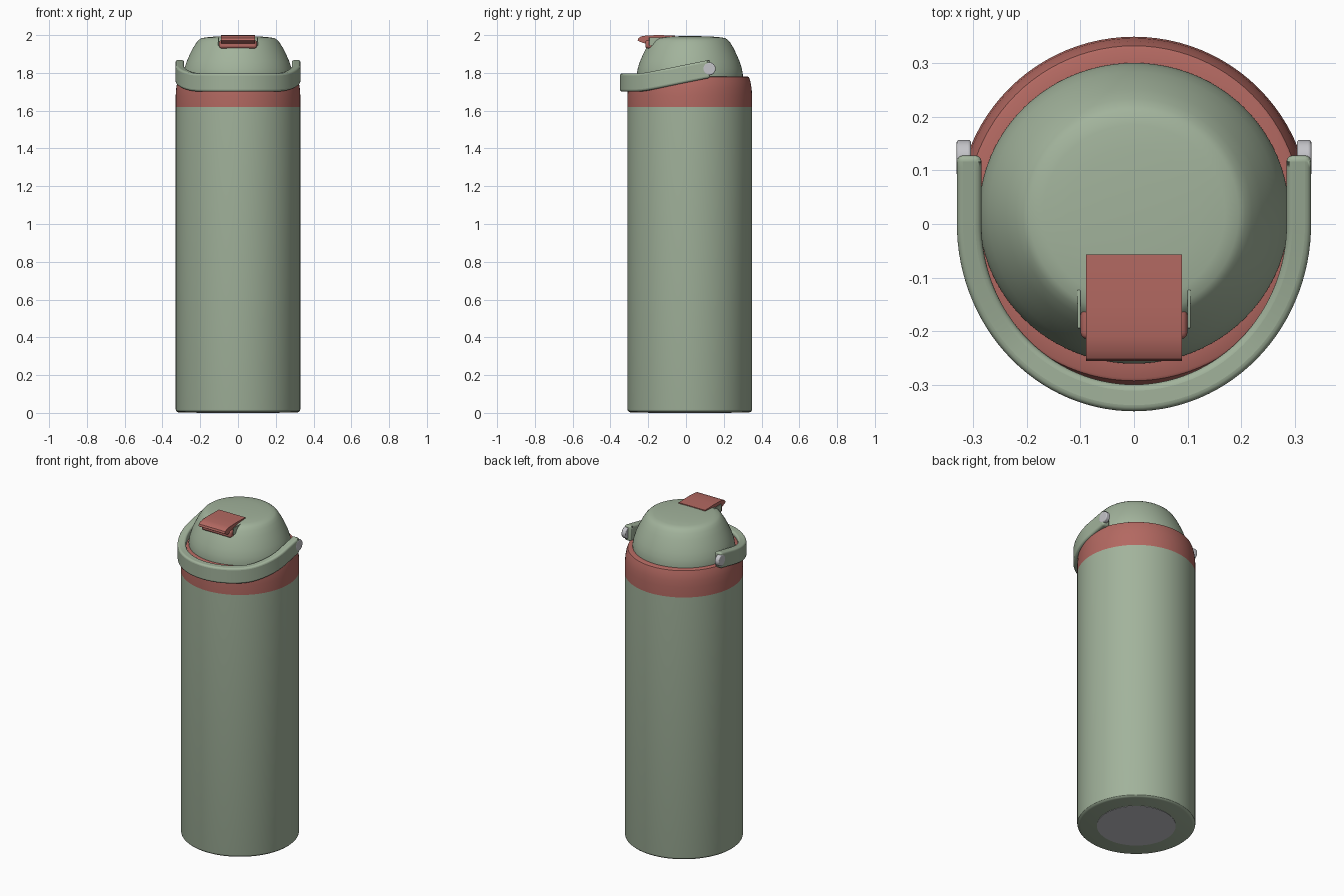
import bpy, bmesh, math
from mathutils import Vector

if "Cube" in bpy.data.objects:
    bpy.data.objects.remove(bpy.data.objects["Cube"], do_unlink=True)


def material(name, rgb):
    m = bpy.data.materials.new(name)
    m.use_nodes = True
    m.diffuse_color = (*rgb, 1)
    m.node_tree.nodes["Principled BSDF"].inputs["Base Color"].default_value = (*rgb, 1)
    return m


GREEN = material("sage green", (0.36, 0.45, 0.33))
RED = material("brick red", (0.45, 0.14, 0.12))
GRAY = material("light gray", (0.55, 0.55, 0.58))
AXIS_Y = 0.02


def finish(name, bm, mat, bevel=0, segments=3):
    bmesh.ops.remove_doubles(bm, verts=bm.verts, dist=1e-5)
    bmesh.ops.recalc_face_normals(bm, faces=bm.faces)
    mesh = bpy.data.meshes.new(name)
    bm.to_mesh(mesh)
    bm.free()
    mesh.materials.append(mat)
    ob = bpy.data.objects.new(name, mesh)
    bpy.context.collection.objects.link(ob)
    if bevel:
        mod = ob.modifiers.new("Rounded edges", "BEVEL")
        mod.width, mod.segments = bevel, segments
        mod.limit_method = "ANGLE"
        mod.angle_limit = math.radians(40)
    bpy.ops.object.select_all(action="DESELECT")
    bpy.context.view_layer.objects.active = ob
    ob.select_set(True)
    bpy.ops.object.shade_smooth_by_angle(angle=math.radians(32))
    return ob


def lathe(name, profile, mat, scale=(1, 1), steps=96):
    """Revolve (radius, height) points about the bottle axis."""
    bm = bmesh.new()
    verts = [bm.verts.new((r, 0, z)) for r, z in profile]
    edges = [bm.edges.new(pair) for pair in zip(verts, verts[1:])]
    bmesh.ops.spin(bm, geom=verts + edges, cent=(0, 0, 0), axis=(0, 0, 1),
                   angle=math.tau, steps=steps, use_duplicate=False)
    for v in bm.verts:
        v.co = Vector((v.co.x * scale[0], v.co.y * scale[1] + AXIS_Y, v.co.z))
    return finish(name, bm, mat)


def box(name, low, high, mat, bevel=0.004):
    bm = bmesh.new()
    bmesh.ops.create_cube(bm, size=1)
    for v in bm.verts:
        v.co = [a + (c + 0.5) * (b - a) for a, b, c in zip(low, high, v.co)]
    return finish(name, bm, mat, bevel)


def extrude_x(name, profile, half_width, mat, bevel=0):
    """Extrude a closed (y, z) outline symmetrically along x."""
    bm = bmesh.new()
    face = bm.faces.new([bm.verts.new((-half_width, y, z)) for y, z in profile])
    new = bmesh.ops.extrude_face_region(bm, geom=[face])["geom"]
    bmesh.ops.translate(bm, vec=(2 * half_width, 0, 0),
                        verts=[g for g in new if isinstance(g, bmesh.types.BMVert)])
    return finish(name, bm, mat, bevel, 2)


# Bottle body, base disc and collar
lathe("body", [(0, 0.002), (0.312, 0.002), (0.322, 0.005), (0.328, 0.011),
               (0.33, 0.02), (0.33, 1.62), (0.3, 1.62)], GREEN)
lathe("base_disc", [(0, 0), (0.22, 0), (0.22, 0.002)], GRAY)
lathe("collar", [(0.3, 1.62), (0.33, 1.62), (0.33, 1.68), (0.327, 1.72),
                 (0.321, 1.755), (0.313, 1.777), (0.308, 1.78), (0.27, 1.78)], RED)

# Domed lid with a shallow cap on top
lathe("lid", [(0.28, 1.765), (0.281, 1.79), (0.275, 1.825), (0.264, 1.86), (0.249, 1.895),
              (0.232, 1.93), (0.214, 1.96), (0.202, 1.974), (0.19, 1.983),
              (0.165, 1.988), (0.12, 1.992), (0.06, 1.994), (0, 1.995)],
      GREEN, scale=(1.03, 1))

# Flip spout: curved flap, block beneath and side brackets
extrude_x("spout_flap", [(-0.057, 1.986), (-0.057, 1.998), (-0.15, 2.0), (-0.21, 1.998),
                         (-0.238, 1.993), (-0.252, 1.984), (-0.256, 1.972),
                         (-0.247, 1.966), (-0.225, 1.958), (-0.2, 1.953),
                         (-0.15, 1.953)], 0.09, RED)
box("spout_block", (-0.1, -0.215, 1.93), (0.1, -0.127, 1.972), RED, 0.012)
for side, label in ((1, "left"), (-1, "right")):
    xs = sorted((side * 0.1, side * 0.106))
    box(label + "_spout_bracket", (xs[0], -0.195, 1.945), (xs[1], -0.123, 1.988), GREEN, 0.002)


# Carry handle: half ellipse at the front with straight arms to the hinges
def handle_z(y):
    rise = 0.2 * (y + 0.24)
    return 1.748 + 0.5 * (rise + math.sqrt(rise * rise + 0.00004))


def handle_point(t, a, b):
    """t runs 0..1 from the right hinge to the left hinge."""
    arm = 0.14
    if t < arm or t > 1 - arm:
        s = min(t, 1 - t) / arm
        return (-a if t < 0.5 else a, 0.128 * (1 - s))
    ang = math.pi * (t - arm) / (1 - 2 * arm)
    return (-a * math.cos(ang), -b * math.sin(ang))


bm = bmesh.new()
rings = []
COUNT = 80
for i in range(COUNT + 1):
    t = i / COUNT
    outer, inner = handle_point(t, 0.331, 0.35), handle_point(t, 0.285, 0.3)
    z = handle_z(outer[1])
    rings.append([bm.verts.new((p[0], p[1], z + h)) for p, h in
                  ((outer, -0.048), (outer, 0.048), (inner, 0.048), (inner, -0.048))])
for r, q in zip(rings, rings[1:]):
    for k in range(4):
        n = (k + 1) % 4
        bm.faces.new((r[k], r[n], q[n], q[k]))
bm.faces.new(rings[0])
bm.faces.new(rings[-1][::-1])
finish("carry_handle", bm, GREEN, 0.014, 4)

# Hinge pins at the handle ends
for side, label in ((1, "left"), (-1, "right")):
    bm = bmesh.new()
    bmesh.ops.create_cone(bm, cap_ends=True, segments=32, radius1=0.034, radius2=0.034, depth=0.027)
    for v in bm.verts:
        x, y, z = v.co
        v.co = (side * 0.318 + z, 0.123 + y, 1.822 + x)
    finish(label + "_hinge_pin", bm, GRAY, 0.005)
